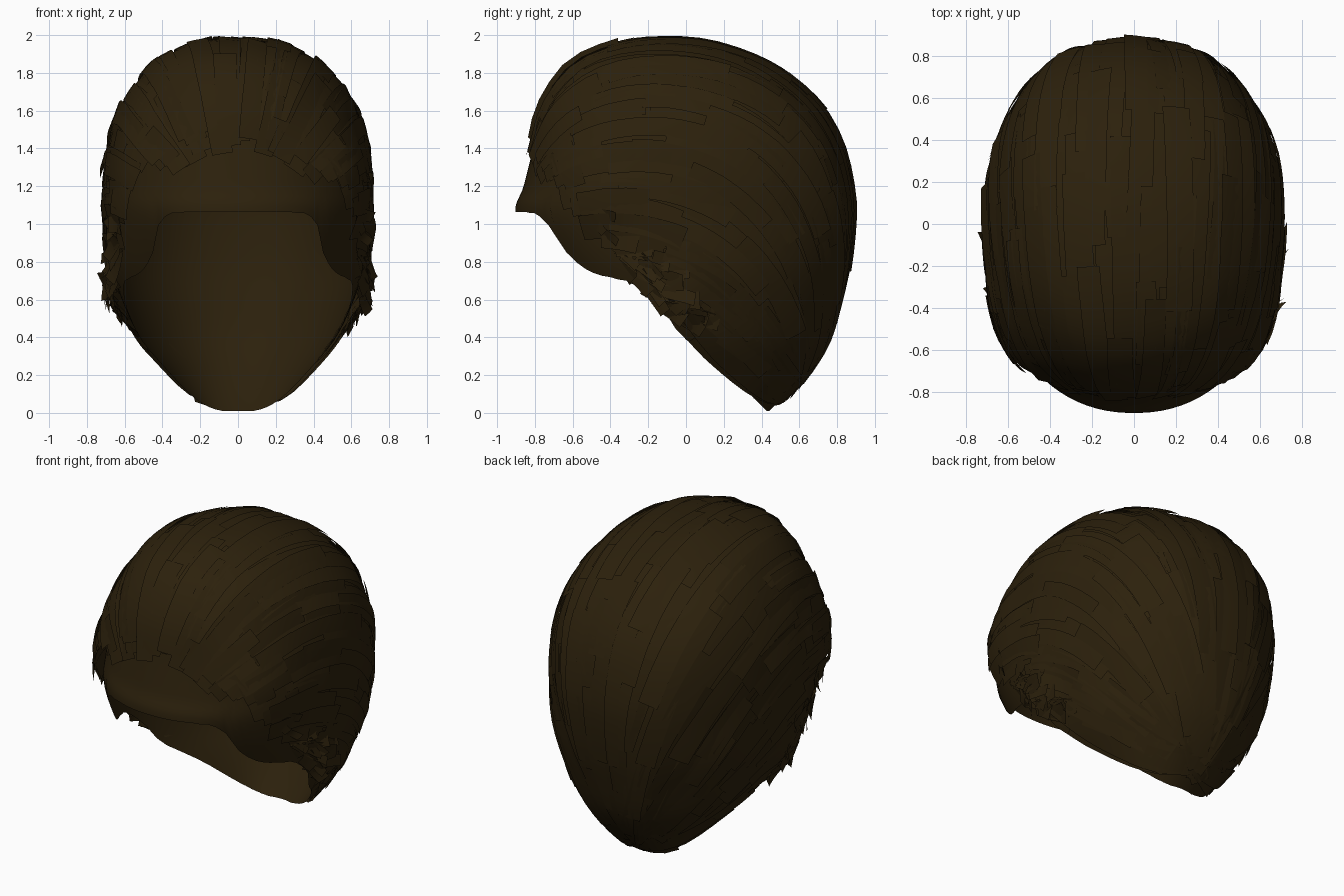
import bpy, bmesh, random
from math import sin, cos, pi, radians
from mathutils import Vector, Matrix
from mathutils.bvhtree import BVHTree

random.seed(4)
cube = bpy.data.objects.get("Cube")
if cube:
    bpy.data.objects.remove(cube)

hair = bpy.data.materials.new("dark_brown_hair")
hair.use_nodes = True
colour = (0.025, 0.0148, 0.0036, 1)
hair.diffuse_color = colour
bsdf = next(n for n in hair.node_tree.nodes if n.type == 'BSDF_PRINCIPLED')
bsdf.inputs["Base Color"].default_value = colour
bsdf.inputs["Roughness"].default_value = 0.8

# Head sections from crown to nape: height, front y, back y, centre y, half width
SECTIONS = [
    (1.968, -.1, -.1, -.1, 0), (1.953, -.32, .12, -.1, .2), (1.86, -.57, .39, -.08, .41),
    (1.735, -.69, .58, -.05, .535), (1.58, -.77, .725, -.03, .625), (1.4, -.81, .815, 0, .675),
    (1.2, -.86, .86, 0, .695), (1.05, -.9, .87, 0, .69), (.8, -.77, .845, 0, .675),
    (.6, -.64, .8, 0, .615), (.4, -.5, .74, .02, .52), (.25, -.35, .65, .1, .4),
    (.1, -.2, .53, .22, .27), (0, 0, .43, .3, .17)]
# Lower edge of the cap and of the hair, as (y, z)
CAP_EDGE = [(-.9, 1.07), (-.79, 1.06), (-.73, 1.0), (-.65, .87), (-.55, .77), (-.45, .73),
            (-.3, .7), (-.2, .63), (-.1, .53), (-.04, .42), (.2, .24), (.43, .01)]
HAIR_EDGE = [(-.84, 1.36), (-.72, 1.25), (-.55, 1.0), (-.3, .82), (-.1, .58), (0, .42), (.45, .1)]
# Places where the hair is fuller: centre, reach, height
FULLNESS = [(Vector((.54, -.58, 1.25)), .4, .06), (Vector((.62, -.1, .6)), .22, .045)]


def lookup(table, y):
    """Straight-line interpolation, held at both ends."""
    if y <= table[0][0]:
        return table[0][1]
    for (a, za), (b, zb) in zip(table, table[1:]):
        if y <= b:
            return za + (zb - za) * (y - a) / (b - a)
    return table[-1][1]


def section(t):
    """Smooth curve through the section table, t from 0 to 1."""
    last = len(SECTIONS) - 1
    i = min(int(t * last), last - 1)
    f = t * last - i
    rows = [SECTIONS[max(0, min(last, i + k))] for k in (-1, 0, 1, 2)]
    return [b + f / 2 * (c - a + f * (2 * a - 5 * b + 4 * c - d + f * (3 * (b - c) + d - a)))
            for a, b, c, d in zip(*rows)]


def head_point(t, angle):
    z, front, back, mid, width = section(t)
    power = 2 / 2.2
    x, y = cos(angle), sin(angle)
    px = abs(x) ** power * (1 if x > 0 else -1) * width
    py = abs(y) ** power * (back - mid if y > 0 else front - mid)
    return Vector((px, mid + py, z))


def edge_t(angle):
    """First place down this column where the cap edge is met."""
    steps = 400
    for i in range(steps // 4, steps):
        p = head_point(i / steps, angle)
        if p.z <= lookup(CAP_EDGE, p.y):
            return i / steps
    return 1


def finish(name, bm):
    mesh = bpy.data.meshes.new(name)
    bm.to_mesh(mesh)
    mesh.materials.append(hair)
    for poly in mesh.polygons:
        poly.use_smooth = True
    obj = bpy.data.objects.new(name, mesh)
    bpy.context.collection.objects.link(obj)


# Scalp cap: columns from the crown down to the hairline
COLUMNS, ROWS = 96, 36
cap = bmesh.new()
grid = []
for c in range(COLUMNS):
    angle = 2 * pi * (c + .5) / COLUMNS
    end = edge_t(angle)
    grid.append([cap.verts.new(head_point(end * r / ROWS, angle)) for r in range(ROWS + 1)])
for c in range(COLUMNS):
    a, b = grid[c], grid[(c + 1) % COLUMNS]
    for r in range(ROWS):
        cap.faces.new((a[r], a[r + 1], b[r + 1], b[r]))
bmesh.ops.remove_doubles(cap, verts=cap.verts, dist=1e-5)
cap.normal_update()
tree = BVHTree.FromBMesh(cap)
finish("scalp_cap", cap)

CENTRE = Vector((0, 0, 1))


def project(direction):
    """Point and outward normal of the cap in a direction from the head centre."""
    hit, normal, _, _ = tree.ray_cast(CENTRE, direction.normalized())
    if hit is None:
        return None
    return hit, (normal if normal.dot(direction) > 0 else -normal)


def flow(lane, along):
    """Combing direction: from the forehead over the crown to the nape."""
    d = Vector((sin(along) * sin(lane), -cos(along), sin(along) * cos(lane)))
    pitch = .2 - 1.2 * along / pi
    return Matrix.Rotation(pitch, 3, 'X') @ d


def puff(p):
    """Extra fullness of the hair at the temples and behind the ears."""
    q = Vector((abs(p.x), p.y, p.z))
    return sum(height * max(0, 1 - (q - spot).length / reach)
               for spot, reach, height in FULLNESS)


def add_card(bm, path, half, lift, flare, tilt):
    """A strip three vertices wide that lies on the cap along a path."""
    rows = []
    for i, (p, n) in enumerate(path):
        q = path[min(i + 1, len(path) - 1)][0] - path[max(i - 1, 0)][0]
        side = n.cross(q).normalized() * half
        height = lift + flare * (i / (len(path) - 1)) ** 2
        row = []
        for k in (-1, 0, 1):
            target = p + side * k
            found = project(target - CENTRE)
            if found and (found[0] - target).length < half:
                target = found[0]
            row.append(bm.verts.new(target + n * (height + tilt * k + puff(target))))
        rows.append(row)
    for a, b in zip(rows, rows[1:]):
        for k in range(2):
            bm.faces.new((a[k], a[k + 1], b[k + 1], b[k]))


# Combed strips: staggered, overlapping lanes
strips = bmesh.new()
for lane in range(-20, 21):
    start = random.uniform(.05, .4)
    while start < pi:
        length = random.uniform(.55, .95)
        psi = radians(lane * 6.2 + random.uniform(-2, 2))
        drift = random.uniform(-.06, .06)
        path, margin = [], random.uniform(-.05, .09)
        for i in range(13):
            found = project(flow(psi + drift * i / 12, start + length * i / 12))
            if found and found[0].z > lookup(HAIR_EDGE, found[0].y) + margin:
                path.append(found)
            elif path:
                break
        if len(path) > 2:
            add_card(strips, path, random.uniform(.045, .07), random.uniform(.008, .03),
                     random.uniform(-.004, .01), random.uniform(-.009, .009))
        start += length * random.uniform(.4, .6)
finish("combed_strips", strips)

# Ragged tufts along the side hairline and round the ears
tufts = bmesh.new()
for sign in (-1, 1):
    for i in range(44):
        y = random.uniform(-.5, .02) if i % 2 else random.uniform(-.25, .02)
        z = lookup(HAIR_EDGE, y) + random.uniform(-.02, .14)
        heading = random.uniform(-1, .1)
        stride = random.uniform(.025, .05)
        path = []
        for s in range(5):
            found = project(Vector((sign * .6, y + stride * s * cos(heading),
                                    z + stride * s * sin(heading))) - CENTRE)
            if found:
                path.append(found)
        if len(path) > 2:
            add_card(tufts, path, random.uniform(.02, .05), random.uniform(.005, .025),
                     random.uniform(0, .05), random.uniform(-.015, .015))
finish("hairline_tufts", tufts)
